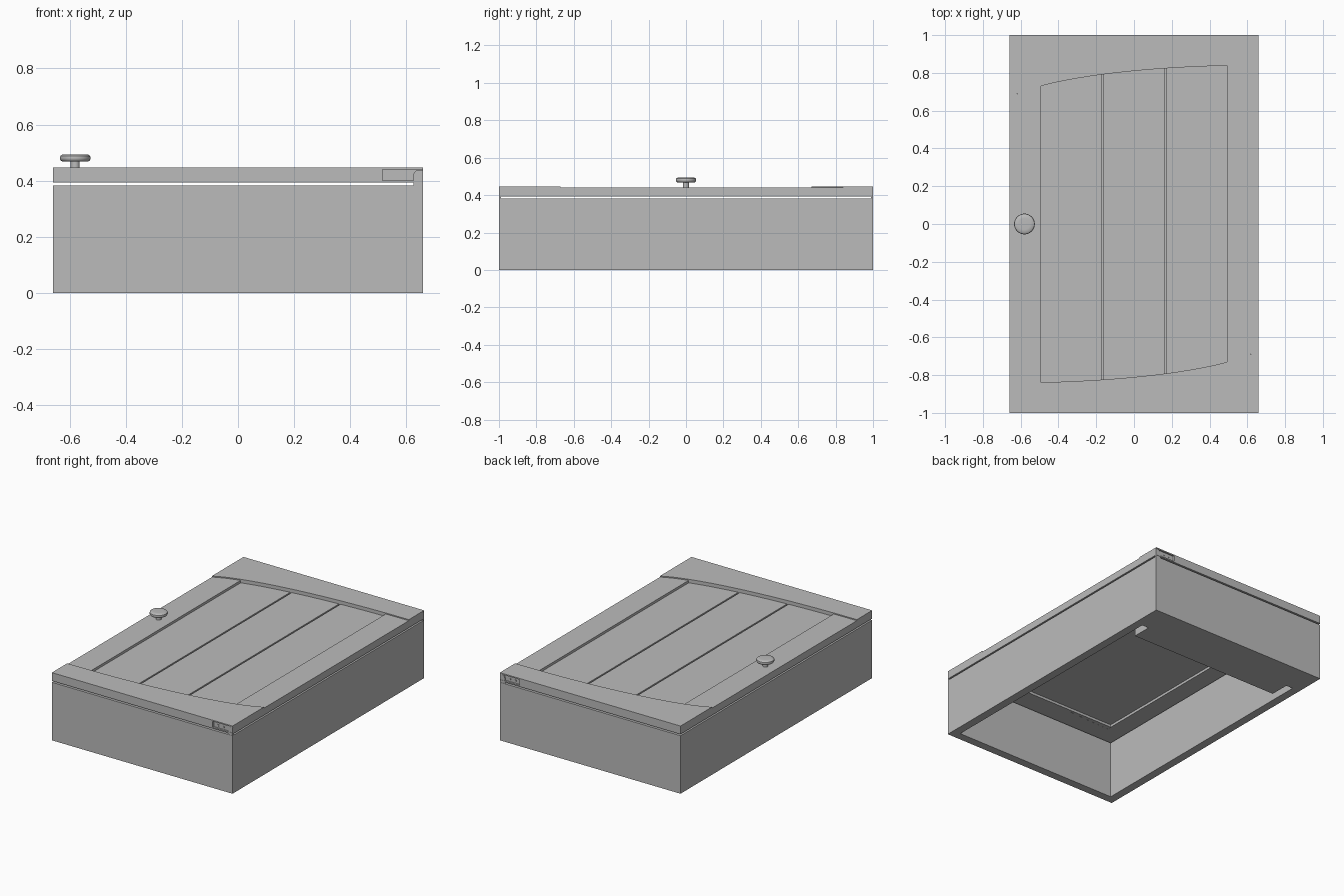
import bpy, bmesh, math

if "Cube" in bpy.data.objects:
    bpy.data.objects.remove(bpy.data.objects["Cube"])

W, L = 0.66, 1.0          # half width, half length
BOX_TOP, DOOR_BOT, STILE_TOP, RAIL_TOP = 0.383, 0.393, 0.44, 0.447
STILE_IN, LIP_Y = 0.492, 0.81

grey = bpy.data.materials.new("plain grey")
grey.diffuse_color = (0.5, 0.5, 0.5, 1)
grey.use_nodes = True
grey.node_tree.nodes["Principled BSDF"].inputs["Base Color"].default_value = grey.diffuse_color


def add_object(name, bm):
    bmesh.ops.recalc_face_normals(bm, faces=bm.faces)
    mesh = bpy.data.meshes.new(name)
    bm.to_mesh(mesh)
    bm.free()
    ob = bpy.data.objects.new(name, mesh)
    bpy.context.collection.objects.link(ob)
    mesh.materials.append(grey)
    return ob


def prism(name, outline, z0, z1):
    """Extrude a flat xy outline from z0 to z1."""
    bm = bmesh.new()
    face = bm.faces.new([bm.verts.new((x, y, z0)) for x, y in outline])
    up = bmesh.ops.extrude_face_region(bm, geom=[face])["geom"]
    bmesh.ops.translate(bm, vec=(0, 0, z1 - z0),
                        verts=[v for v in up if isinstance(v, bmesh.types.BMVert)])
    return add_object(name, bm)


def box(name, x0, x1, y0, y1, z0, z1):
    y0, y1 = sorted((y0, y1))
    return prism(name, [(x0, y0), (x1, y0), (x1, y1), (x0, y1)], z0, z1)


def boolean(ob, cutter):
    mod = ob.modifiers.new("cut", "BOOLEAN")
    mod.operation, mod.object, mod.solver = "DIFFERENCE", cutter, "EXACT"
    cutter.hide_render = True
    cutter.hide_viewport = True
    cutter.display_type = "WIRE"


def arch(x):
    """Inner edge of the arched rail at the +y end."""
    u = (W - x) / (2 * W)
    return 0.84 - 0.2485 * (1 - math.sqrt(max(0, 1 - 0.9 * u * u)))


def arch_points(x0, x1, n):
    xs = [x0 + (x1 - x0) * i / n for i in range(n + 1)]
    return [(x, arch(x)) for x in xs]


def turned(points):
    """Half turn about the centre."""
    return [(-x, -y) for x, y in points]


# Cabinet body: four walls as a hollow sleeve
WALL = 0.055
bm = bmesh.new()
rings = []
for hx, hy in ((W, L), (W - WALL, L - WALL)):
    for z in (0, BOX_TOP):
        rings.append([bm.verts.new((sx * hx, sy * hy, z))
                      for sx, sy in ((-1, -1), (1, -1), (1, 1), (-1, 1))])
for a, b in ((0, 1), (2, 3), (0, 2), (1, 3)):
    for i in range(4):
        j = (i + 1) % 4
        bm.faces.new((rings[a][i], rings[a][j], rings[b][j], rings[b][i]))
add_object("cabinet_walls", bm)

# Notched rail at the back end of the cabinet
iw = W - WALL
prism("mounting_rail", [(-iw, L - WALL), (-iw, 0.8), (-0.555, 0.8), (-0.555, 0.67),
                        (0.555, 0.67), (0.555, 0.8), (iw, 0.8), (iw, L - WALL)], 0.0, 0.058)

# Door rails with arched inner edges
rail_outline = arch_points(-W, W, 32) + [(W, L), (-W, L)]
for end, label in ((1, "back"), (-1, "front")):
    outline = rail_outline if end == 1 else turned(rail_outline)
    rail = prism(label + "_door_rail", outline, DOOR_BOT, RAIL_TOP)
    # Straight rebate on the underside
    boolean(rail, box(label + "_rebate_cutter", -STILE_IN, STILE_IN,
                      end * 0.3, end * LIP_Y, 0.37, 0.41))
    # Shallow hinge slot in the end face
    boolean(rail, box(label + "_slot_cutter", 0.515, W + 0.1,
                      end * 0.988, end * 1.1, 0.401, 0.439))
    # Lip holding the panel
    box(label + "_panel_lip", -STILE_IN, STILE_IN, end * LIP_Y, end * 0.845,
        DOOR_BOT + 0.0005, 0.41)

    # Hinge plate, upright leaf with a rounded corner, and screws
    box(label + "_hinge_plate", 0.519, W, end * 0.985, end * 0.993, 0.404, 0.437)
    leaf = [(W, 0.38), (W, 0.438)]
    leaf += [(0.645 - 0.02 * math.sin(t), 0.418 + 0.02 * math.cos(t))
             for t in [i * math.pi / 12 for i in range(7)]]
    leaf += [(0.625, 0.38)]
    plate = prism(label + "_hinge_leaf", leaf, 0, 0.009)
    plate.rotation_euler = (math.pi / 2, 0, 0)
    plate.location.y = 0.9985 if end == 1 else -0.9895
    for x in (0.55, 0.59):
        screw = prism(label + "_hinge_screw",
                      [(x + 0.007 * math.cos(i * math.pi / 8),
                        0.42 + 0.007 * math.sin(i * math.pi / 8)) for i in range(16)], 0, 0.004)
        screw.rotation_euler = (math.pi / 2, 0, 0)
        screw.location.y = 0.996 if end == 1 else -0.992

# Door stiles, ends fitted to the arches
for label, x0, x1 in (("left", -W, -STILE_IN), ("right", STILE_IN, W)):
    top = arch_points(x0, x1, 6)
    bottom = turned(arch_points(-x1, -x0, 6))
    prism(label + "_door_stile", top + bottom, DOOR_BOT, STILE_TOP)

# Door panel: backing with three boards separated by narrow grooves
box("panel_backing", -STILE_IN, STILE_IN, -0.845, 0.845, 0.41, 0.414)
for i, label in enumerate(("left", "middle", "right")):
    x0, x1 = -0.5 + i / 3, -0.5 + (i + 1) / 3
    x0, x1 = max(x0 + 0.005, -STILE_IN), min(x1 - 0.005, STILE_IN)
    box(label + "_panel_board", x0, x1, -0.845, 0.845, 0.414, 0.424)

# Turned knob
profile = [(0, 0.439), (0.016, 0.439), (0.016, 0.468), (0.046, 0.468), (0.052, 0.472),
           (0.055, 0.480), (0.053, 0.488), (0.046, 0.493), (0.030, 0.494), (0, 0.494)]
bm = bmesh.new()
verts = [bm.verts.new((r, 0, z)) for r, z in profile]
edges = [bm.edges.new(pair) for pair in zip(verts, verts[1:])]
bmesh.ops.spin(bm, geom=verts + edges, cent=(0, 0, 0), axis=(0, 0, 1),
               angle=2 * math.pi, steps=32)
bmesh.ops.remove_doubles(bm, verts=bm.verts, dist=1e-5)
knob = add_object("door_knob", bm)
knob.location = (-0.58, 0, 0)
bpy.context.view_layer.objects.active = knob
knob.select_set(True)
bpy.ops.object.shade_smooth_by_angle(angle=math.radians(40))
